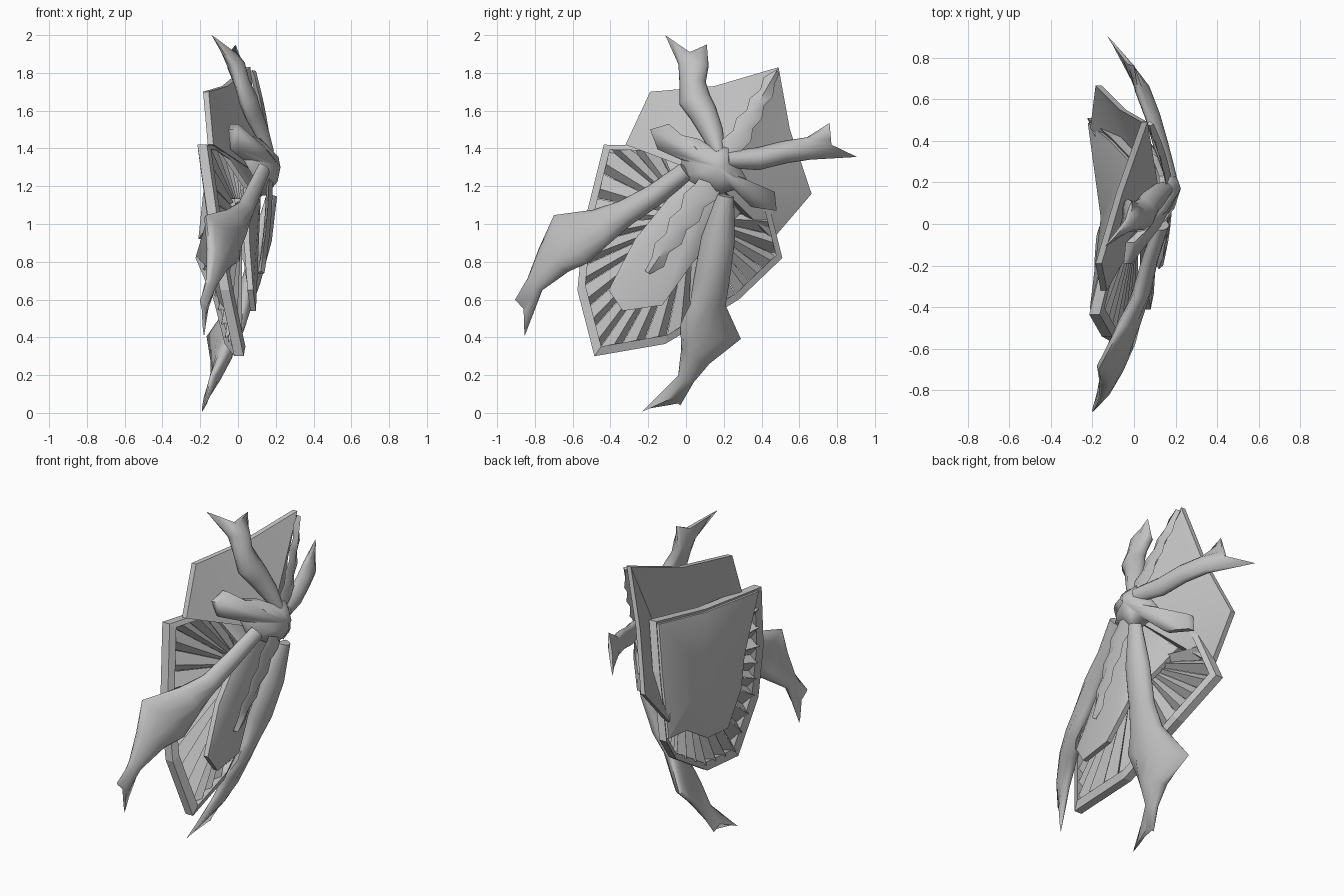
import bpy, bmesh, math
from mathutils import Vector as V

if "Cube" in bpy.data.objects:
    bpy.data.objects.remove(bpy.data.objects["Cube"])

grey = bpy.data.materials.new("mid_grey")
grey.diffuse_color = (0.54, 0.54, 0.54, 1)
grey.use_nodes = True
grey.node_tree.nodes["Principled BSDF"].inputs["Base Color"].default_value = grey.diffuse_color


def finish(name, bm, angle=None):
    bmesh.ops.recalc_face_normals(bm, faces=bm.faces)
    me = bpy.data.meshes.new(name)
    bm.to_mesh(me)
    bm.free()
    ob = bpy.data.objects.new(name, me)
    bpy.context.collection.objects.link(ob)
    me.materials.append(grey)
    if angle:
        bpy.ops.object.select_all(action='DESELECT')
        ob.select_set(True)
        bpy.context.view_layer.objects.active = ob
        bpy.ops.object.shade_smooth_by_angle(angle=math.radians(angle))
    return ob


def slab(bm, ring, depth, centre, dome=None):
    """Close an outline (x, y, z) into a slab `depth` thick along x, optionally domed."""
    c = V(centre)
    n = len(ring)
    for off in (0, depth):
        back = V((off, 0, 0))
        loop = [bm.verts.new(V(p) - back) for p in ring]
        if off:
            for i in range(n):
                j = (i + 1) % n
                bm.faces.new((outer[i], outer[j], loop[j], loop[i]))
        outer = loop
        if dome and not off:
            mid = []
            for p in ring:
                q = V(p).lerp(c, .5)
                q.x += dome
                mid.append(bm.verts.new(q))
            for i in range(n):
                j = (i + 1) % n
                bm.faces.new((loop[i], loop[j], mid[j], mid[i]))
            loop = mid
        top = bm.verts.new(c - back)
        for i in range(n):
            bm.faces.new((loop[i], loop[(i + 1) % n], top))


# Tall shield: twisted plate with a narrow waist and a tongue below
shield = [(-.155, -.19, 1.70), (-.055, .15, 1.73), (.065, .49, 1.83), (-.04, .55, 1.50),
          (-.155, .665, 1.16), (-.18, .46, .92), (-.08, .29, 1.06), (.06, .04, .80),
          (.095, -.125, .57), (.095, -.335, .54), (.08, -.41, .65), (.06, -.27, .92),
          (.06, -.05, 1.19), (-.06, -.12, 1.37), (-.13, -.32, 1.42)]
bm = bmesh.new()
slab(bm, shield, .03, (.125, .13, 1.25))
finish("tall_shield", bm, 35)

# Fan frame: twisted rim, back panel and pleated slats share one outline
rim = [V(p) for p in [(-.165, -.435, 1.42), (-.105, -.54, 1.00), (-.045, -.575, .65),
                      (.03, -.485, .30), (-.02, -.11, .365), (-.08, .28, .60),
                      (-.175, .51, .82), (-.065, .42, 1.18), (.03, .32, 1.44),
                      (-.065, -.03, 1.41)]]
hub = V((.02, .03, 1.04))
n = len(rim)


def inward(p, k, x=hub.x):
    c = V((x, hub.y, hub.z))
    return c + (p - c) * k


bm = bmesh.new()
loops = []
for k, dx in ((1, 0), (.93, .01), (.93, -.04), (1, -.05)):
    loops.append([bm.verts.new(inward(p, k) + V((dx, 0, 0))) for p in rim])
for a in range(4):
    for i in range(n):
        j, b = (i + 1) % n, (a + 1) % 4
        bm.faces.new((loops[a][i], loops[a][j], loops[b][j], loops[b][i]))
finish("fan_rim", bm)

bm = bmesh.new()
panel = [inward(p, .95 if p.z > 1.3 or p.y > .4 else .66, -.12) - V((.03, 0, 0)) for p in rim]
slab(bm, panel, .02, (-.14, .03, 1.04))
finish("fan_back_panel", bm, 25)

# Slats: wide sloping blades with a riser between them
bm = bmesh.new()
for i in range(n):
    a, b = rim[i], rim[(i + 1) % n]
    count = 3 if (b - a).length > .33 else 2
    for s in range(count):
        p, q, r = (a.lerp(b, (s + f) / count) for f in (0, .6, .98))
        low = V((-.05, 0, 0))
        out = [inward(p, .95) + low, inward(q, .95), inward(r, .95) + low]
        inn = [inward(p, .25) + low * .5, inward(q, .25), inward(r, .25) + low * .5]
        o = [bm.verts.new(v) for v in out]
        m = [bm.verts.new(v) for v in inn]
        bm.faces.new((o[0], o[1], m[1], m[0]))
        bm.faces.new((o[1], o[2], m[2], m[1]))
finish("fan_slats", bm)


# Limbs: lofted ovals, tilted at the knee, that end in a two-pointed tail
def limb(name, path, tip_a, tip_b, notch):
    bm = bmesh.new()
    pts = [V(p[:3]) for p in path]
    sides, rings = 12, []
    ang = [2 * math.pi * s / sides for s in range(sides)]
    for i, p in enumerate(pts):
        t = (pts[min(i + 1, len(pts) - 1)] - pts[max(i - 1, 0)]).normalized()
        wide = V((0, -t.z, t.y)).normalized()
        deep = t.cross(wide)
        w = path[i][3] / 2
        d = min(w * .6, .05)
        tilt = path[i][4] if len(path[i]) > 4 else 0
        rings.append([bm.verts.new(p + wide * w * math.cos(a) + deep * d * math.sin(a)
                                   + V((tilt * math.cos(a) - .02 * math.cos(a) ** 2, 0, 0)))
                      for a in ang])
    # tail ring: the two outer points reach the tips, the rest meet at the notch
    tail = []
    for a in ang:
        c = math.cos(a)
        q = V(notch).lerp(V(tip_a if c > 0 else tip_b), c * c)
        q.x += .012 * math.sin(a)
        tail.append(bm.verts.new(q))
    rings.append(tail)
    for r, u in zip(rings, rings[1:]):
        for s in range(sides):
            bm.faces.new((r[s], r[(s + 1) % sides], u[(s + 1) % sides], u[s]))
    bm.faces.new(rings[0])
    bm.faces.new(tail)
    finish(name, bm, 60)


limb("top_limb", [(.17, .17, 1.38, .07), (.13, .14, 1.48, .12), (.08, .09, 1.59, .15),
                  (.055, .045, 1.66, .17), (.02, .035, 1.75, .14), (-.01, .04, 1.84, .16)],
     (-.14, -.11, 2.0), (-.01, .11, 1.95), (-.03, .02, 1.91))
limb("rear_limb", [(.18, .22, 1.34, .09), (.13, .38, 1.345, .12), (.09, .52, 1.38, .12),
                   (.04, .65, 1.40, .12)],
     (.0, .76, 1.535), (-.13, .905, 1.355), (-.02, .77, 1.42))
limb("front_limb", [(.14, .0, 1.28, .10), (.08, -.17, 1.15, .12), (.04, -.32, 1.06, .14),
                    (-.01, -.45, .985, .20, .03), (-.07, -.61, .92, .31, .08),
                    (-.10, -.70, .81, .20, .03), (-.14, -.80, .68, .10)],
     (-.18, -.855, .405), (-.20, -.905, .60), (-.18, -.86, .55))
limb("bottom_limb", [(.18, .21, 1.15, .09), (.13, .17, .92, .18), (.07, .135, .70, .19),
                     (.02, .115, .57, .19, -.03), (-.05, .13, .43, .33, -.09),
                     (-.08, .05, .30, .17, -.03), (-.12, .0, .18, .09)],
     (-.17, -.03, .04), (-.19, -.235, .005), (-.17, -.07, .08))

# Star hub: domed body with two short blunt arms
hub_outline = [(.16, .13, 1.41), (.12, .07, 1.45), (.05, -.045, 1.475), (.0, -.09, 1.53),
               (-.01, -.19, 1.50), (.0, -.15, 1.395), (.07, -.025, 1.34), (.12, -.02, 1.25),
               (.14, .10, 1.18), (.15, .16, 1.15), (.14, .255, 1.18), (.07, .345, 1.09),
               (.0, .48, 1.07), (.0, .47, 1.17), (.08, .345, 1.19), (.13, .31, 1.26),
               (.15, .26, 1.34), (.16, .23, 1.41)]
bm = bmesh.new()
slab(bm, hub_outline, .04, (.225, .17, 1.30), .022)
finish("star_hub", bm, 60)


# Zigzag strips lying on the tall shield
def strip(name, start, end, widths):
    bm = bmesh.new()
    a, b = V(start), V(end)
    t = (b - a).normalized()
    side = V((0, -t.z, t.y)).normalized()
    m = len(widths) - 1
    rows = []
    for i, (l, r) in enumerate(widths):
        c = a.lerp(b, i / m) + V((.01 * math.sin(math.pi * i / m), 0, 0))
        rows.append([bm.verts.new(c + o) for o in
                     (side * l, V((.02, 0, 0)), -side * r, V((-.015, 0, 0)))])
    for p, q in zip(rows, rows[1:]):
        for k in range(4):
            bm.faces.new((p[k], p[(k + 1) % 4], q[(k + 1) % 4], q[k]))
    bm.faces.new(rows[0])
    bm.faces.new(rows[-1])
    finish(name, bm, 50)


zigzag = [(.06, .06), (.08, .06), (.05, .08), (.07, .05), (.04, .07),
          (.06, .04), (.03, .06), (.05, .03), (.01, .02)]
strip("upper_strip", (.16, .22, 1.36), (.075, .48, 1.81), [(l * .85, r * .85) for l, r in zigzag])
strip("lower_strip", (.165, .14, 1.24), (.12, -.20, .74), zigzag)
